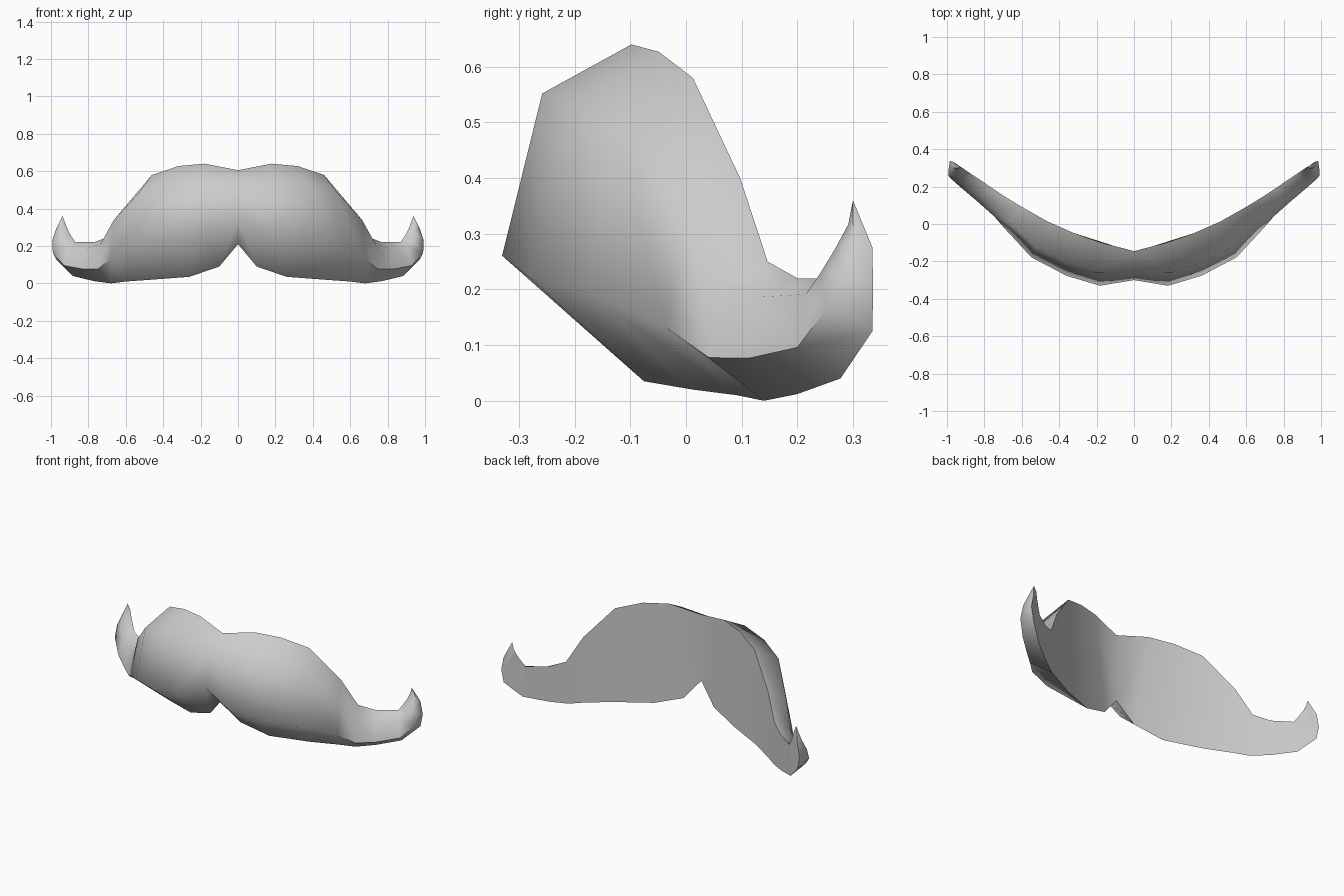
import bpy, bmesh
from mathutils import Vector

if "Cube" in bpy.data.objects:
    bpy.data.objects.remove(bpy.data.objects["Cube"])

# Curve of the back surface seen from above: (x, y)
BACK = [(0, -0.145), (0.25, -0.08), (0.5, 0.03), (0.68, 0.14),
        (0.8, 0.22), (0.97, 0.335), (1.2, 0.35)]


def back_y(x):
    x = abs(x)
    for (x0, y0), (x1, y1) in zip(BACK, BACK[1:]):
        if x <= x1:
            return y0 + (y1 - y0) * (x - x0) / (x1 - x0)
    return BACK[-1][1]


def outward(x):
    """Forward direction, square to the back curve."""
    if x < 0.001:
        return Vector((0, -1, 0))
    x = min(x, 0.9)
    slope = (back_y(x + 0.06) - back_y(max(x - 0.06, 0))) / (x + 0.06 - max(x - 0.06, 0))
    return Vector((slope, -1, 0)).normalized()


# Cross-sections: top x, top z, bottom x, bottom z, thickness
SECTIONS = [
    (0.00, 0.605, 0.00, 0.21, 0.155),
    (0.18, 0.64, 0.10, 0.09, 0.225),
    (0.32, 0.627, 0.26, 0.035, 0.225),
    (0.46, 0.58, 0.46, 0.02, 0.21),
    (0.61, 0.40, 0.60, 0.01, 0.15),
    (0.69, 0.25, 0.68, 0.00, 0.12),
    (0.77, 0.22, 0.77, 0.012, 0.105),
    (0.87, 0.22, 0.885, 0.04, 0.09),
    (0.89, 0.25, 0.97, 0.125, 0.08),
    (0.912, 0.29, 0.985, 0.20, 0.055),
    (0.925, 0.325, 0.97, 0.275, 0.03),
]
TIP = (0.938, 0.30, 0.36)

bm = bmesh.new()
rings = []
for xt, zt, xb, zb, depth in SECTIONS:
    top = Vector((xt, back_y(xt), zt))
    bottom = Vector((xb, back_y(xb), zb))
    upper = bottom.lerp(top, 0.84)
    lower = bottom.lerp(top, 0.31)
    upper += outward(upper.x) * depth * 0.72
    lower += outward(lower.x) * depth
    rings.append([bm.verts.new(p) for p in (top, upper, lower, bottom)])

# Skin between the sections, closed by the back strip
for a, b in zip(rings, rings[1:]):
    for i in range(4):
        j = (i + 1) % 4
        bm.faces.new((a[i], a[j], b[j], b[i]))

# Pointed curl tip
tip = bm.verts.new(TIP)
for i in range(4):
    bm.faces.new((rings[-1][i], rings[-1][(i + 1) % 4], tip))

# Other half
geom = bmesh.ops.duplicate(bm, geom=bm.verts[:] + bm.edges[:] + bm.faces[:])["geom"]
for v in geom:
    if isinstance(v, bmesh.types.BMVert):
        v.co.x = -v.co.x
bmesh.ops.reverse_faces(bm, faces=[f for f in geom if isinstance(f, bmesh.types.BMFace)])
bmesh.ops.remove_doubles(bm, verts=bm.verts[:], dist=0.0005)
bmesh.ops.recalc_face_normals(bm, faces=bm.faces[:])

mesh = bpy.data.meshes.new("moustache")
bm.to_mesh(mesh)
bm.free()
moustache = bpy.data.objects.new("moustache", mesh)
bpy.context.collection.objects.link(moustache)

# Plain grey
grey = bpy.data.materials.new("light grey")
grey.diffuse_color = (0.6, 0.6, 0.6, 1)
grey.use_nodes = True
grey.node_tree.nodes["Principled BSDF"].inputs["Base Color"].default_value = grey.diffuse_color
mesh.materials.append(grey)

bpy.context.view_layer.objects.active = moustache
moustache.select_set(True)
bpy.ops.object.shade_smooth_by_angle(angle=1.25)
